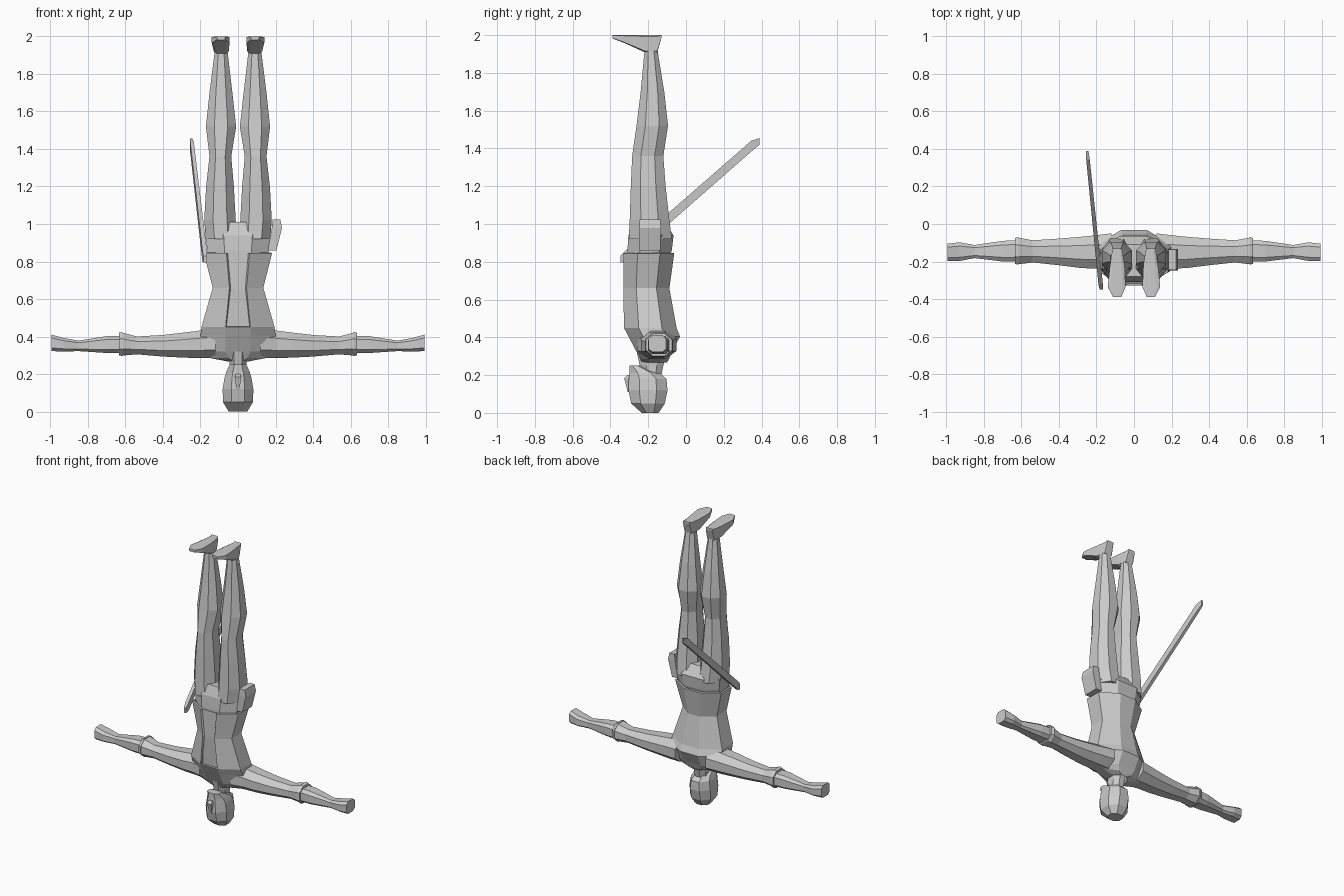
import bpy, bmesh


def ring(axis, p, a0, a1, b0, b1, ca, cb):
    """Chamfered rectangle; first edge is the low-b (front) side."""
    da, db = (a1 - a0) * ca, (b1 - b0) * cb
    pts = [(a0 + da, b0), (a1 - da, b0), (a1, b0 + db), (a1, b1 - db),
           (a1 - da, b1), (a0 + da, b1), (a0, b1 - db), (a0, b0 + db)]
    if ca == 0:
        pts = [(a0, b0), (a1, b0), (a1, b1), (a0, b1)]
    put = {'x': lambda a, b: (p, a, b), 'y': lambda a, b: (a, p, b),
           'z': lambda a, b: (a, b, p)}[axis]
    return [put(a, b) for a, b in pts]


def loft(name, axis, sections, ca=0.28, cb=0.28, mirror=False, open_front=0):
    bm = bmesh.new()
    rows = [[bm.verts.new(v) for v in ring(axis, *s, ca, cb)] for s in sections]
    n = len(rows[0])
    for k, (r, s) in enumerate(zip(rows, rows[1:])):
        for i in range(n):
            if i == 0 and k < open_front:
                continue
            j = (i + 1) % n
            bm.faces.new((r[i], r[j], s[j], s[i]))
    if not open_front:
        bm.faces.new(rows[0])
        bm.faces.new(rows[-1])
    bmesh.ops.recalc_face_normals(bm, faces=bm.faces)
    me = bpy.data.meshes.new(name)
    bm.to_mesh(me)
    bm.free()
    ob = bpy.data.objects.new(name, me)
    bpy.context.collection.objects.link(ob)
    if mirror:
        ob.modifiers.new("mirror", 'MIRROR')
    return ob


# Head, nose and neck (figure is upside down, crown on the floor)
loft("head", 'z', [(0.0, -.05, .05, -.235, -.145), (.05, -.08, .08, -.29, -.112),
                   (.12, -.082, .082, -.305, -.098), (.18, -.072, .072, -.303, -.103),
                   (.212, -.062, .062, -.30, -.14), (.25, -.045, .045, -.30, -.24)])
loft("nose", 'z', [(.11, -.006, .006, -.308, -.28), (.185, -.018, .018, -.328, -.28),
                   (.20, -.012, .012, -.31, -.28)], ca=0)
loft("neck", 'z', [(.18, -.045, .045, -.232, -.135), (.25, -.045, .045, -.245, -.12),
                   (.32, -.05, .05, -.26, -.10)])

# Shirt and hips under the vest
loft("shirt", 'z', [(.40, -.15, .15, -.30, -.08), (.65, -.12, .12, -.315, -.11),
                    (.84, -.15, .15, -.315, -.09)])
loft("hips", 'z', [(.80, -.155, .155, -.31, -.095), (.86, -.163, .163, -.31, -.075),
                   (.94, -.174, .174, -.305, -.066), (1.01, -.12, .12, -.28, -.11)])

# Vest, open down the front, closing into the shoulders
vest = loft("vest", 'z', [(.845, -.182, .182, -.332, -.062), (.66, -.135, .135, -.332, -.088),
                          (.45, -.195, .195, -.328, -.05), (.405, -.20, .20, -.305, -.032),
                          (.32, -.195, .195, -.26, -.075), (.285, -.15, .15, -.24, -.09),
                          (.268, -.06, .06, -.235, -.10)], ca=.33, open_front=2)
sol = vest.modifiers.new("thickness", 'SOLIDIFY')
sol.thickness = .012

# Arms: sleeve, cuff, forearm with hand
loft("sleeve", 'x', [(.12, -.26, -.05, .285, .44), (.20, -.238, -.06, .285, .432),
                     (.28, -.235, -.068, .287, .422), (.40, -.22, -.078, .293, .408),
                     (.54, -.205, -.087, .305, .40), (.62, -.215, -.072, .298, .422)], mirror=True)
loft("cuff", 'x', [(.615, -.218, -.068, .295, .425), (.635, -.212, -.075, .30, .42)], mirror=True)
loft("forearm", 'x', [(.60, -.20, -.085, .31, .405), (.70, -.20, -.09, .312, .402),
                      (.85, -.182, -.112, .322, .378), (.93, -.197, -.098, .32, .392),
                      (.995, -.198, -.105, .322, .41)], ca=.2, cb=.2, mirror=True)

# Legs and feet
loft("leg", 'z', [(.92, .005, .172, -.303, -.075), (1.02, .012, .18, -.298, -.088),
                  (1.2, .022, .17, -.292, -.108), (1.36, .036, .152, -.285, -.12),
                  (1.52, .01, .171, -.262, -.095), (1.7, .03, .152, -.24, -.115),
                  (1.915, .055, .125, -.22, -.15)], mirror=True)
loft("foot", 'y', [(-.39, .068, .112, 1.982, 2.0), (-.335, .045, .14, 1.962, 2.0),
                   (-.22, .05, .128, 1.91, 2.0), (-.152, .06, .118, 1.908, 2.0),
                   (-.13, .065, .115, 1.985, 2.0)], ca=.18, cb=.08, mirror=True)

# Sword hung at one hip, pointing backwards
loft("sword", 'y', [(-.348, -.184, -.166, .795, .83), (-.32, -.190, -.166, .80, .86),
                    (.345, -.255, -.236, 1.383, 1.44), (.39, -.255, -.243, 1.42, 1.455)], ca=0)

# Pouch on the other hip
loft("pouch", 'z', [(.86, .16, .205, -.245, -.135), (.98, .18, .235, -.247, -.133),
                    (1.025, .185, .225, -.245, -.135)], ca=0)
